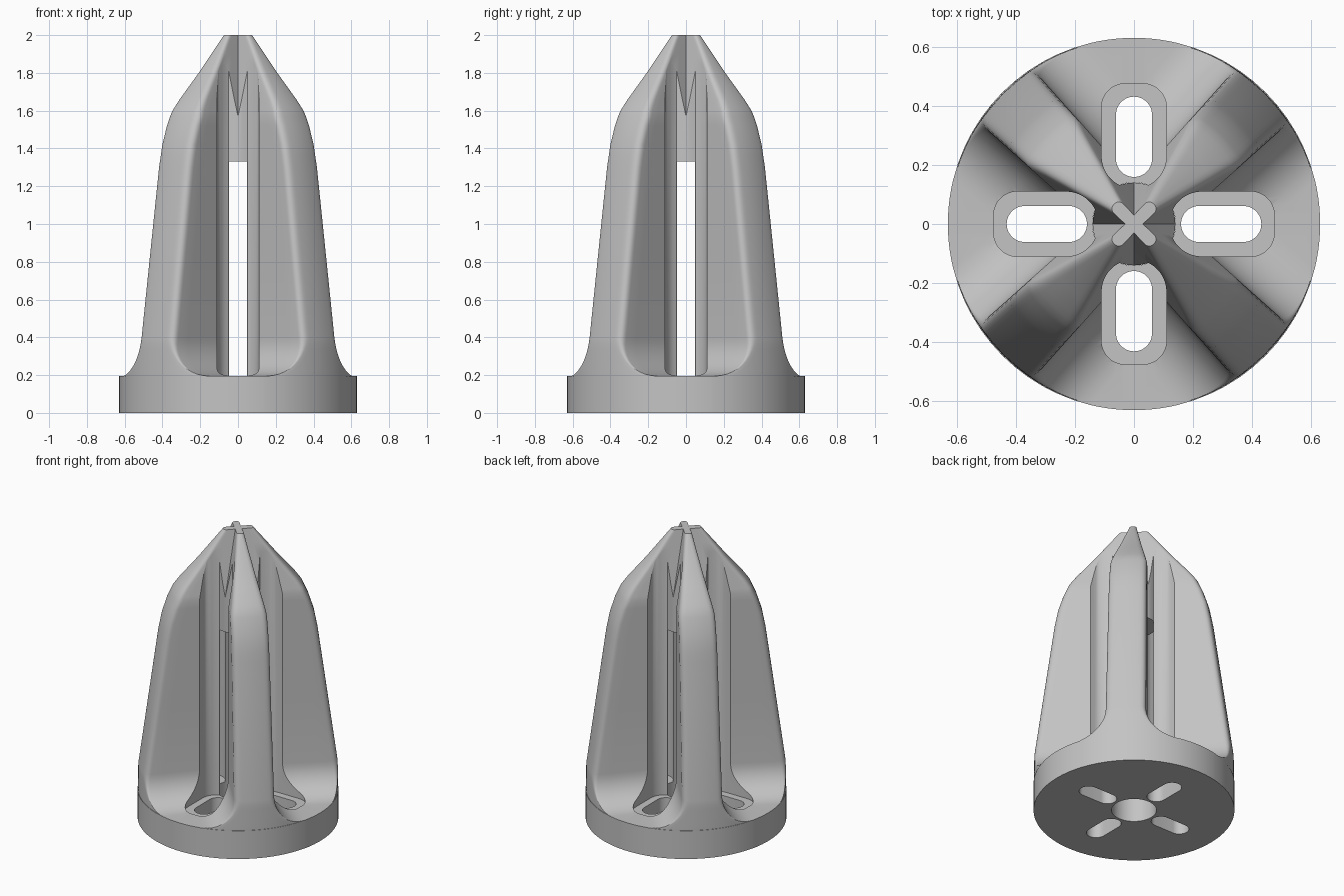
import bpy, bmesh
from math import sin, cos, pi, sqrt, atan2
from mathutils import Vector, Matrix

cube = bpy.data.objects.get("Cube")
if cube:
    bpy.data.objects.remove(cube, do_unlink=True)

FLOOR, FILLET, KNEE, RIM, BORE = 0.195, 0.2, 1.57, 0.63, 0.141
OUTER = [(0, RIM), (0.38, 0.625), (1.3, 0.5), (1.42, 0.477), (1.52, 0.445), (1.6, 0.41),
         (1.66, 0.367), (1.8, 0.25), (2, 0.095)]


def lerp(a, b, t):
    return a + (b - a) * t


def outer_radius(z):
    for (z0, r0), (z1, r1) in zip(OUTER, OUTER[1:]):
        if z <= z1:
            return lerp(r0, r1, (z - z0) / (z1 - z0))
    return OUTER[-1][1]


def section(z, inset=0.0):
    """Four-finned outline: V grooves on the axes, rounded fins on the diagonals."""
    t = max(0, (z - KNEE) / (2 - KNEE))
    k = lerp(0.89, 0.95, t)
    v = lerp(0.14, 0.03, t) + inset * sqrt(1 + k * k) / k
    r = outer_radius(z)
    s = (-v + sqrt(v * v - (k * k + 1) * (v * v - r * r))) / (k * k + 1)
    root, corner = Vector((0, v)), Vector((k * s, v + s))
    soft = lerp(0.035, 0.02, t) * min(1, max(0, (z - FLOOR) / FILLET))
    start = corner - (corner - root).normalized() * soft
    angle = atan2(corner.y, corner.x) - soft / r
    end = Vector((cos(angle), sin(angle))) * r
    half = [root.lerp(start, i / 6) for i in range(6)]
    half += [start.lerp(corner, i / 5).lerp(corner.lerp(end, i / 5), i / 5) for i in range(5)]
    for i in range(7):
        a = lerp(angle, pi / 4, i / 6)
        half.append(Vector((cos(a), sin(a))) * r)
    quarter = half + [Vector((p.y, p.x)) for p in half[-2:0:-1]]
    return [Matrix.Rotation(-q * pi / 2, 2) @ p for q in range(4) for p in quarter]


def loft(name, rings):
    """Skin a stack of (z, outline) rings and cap both ends."""
    bm = bmesh.new()
    loops = [[bm.verts.new((p[0], p[1], z)) for p in pts] for z, pts in rings]
    for a, b in zip(loops, loops[1:]):
        for i in range(len(a)):
            j = (i + 1) % len(a)
            bm.faces.new((a[i], a[j], b[j], b[i]))
    bm.faces.new(loops[0])
    bm.faces.new(loops[-1])
    bmesh.ops.remove_doubles(bm, verts=bm.verts, dist=1e-5)
    bmesh.ops.recalc_face_normals(bm, faces=bm.faces)
    mesh = bpy.data.meshes.new(name)
    bm.to_mesh(mesh)
    bm.free()
    obj = bpy.data.objects.new(name, mesh)
    bpy.context.collection.objects.link(obj)
    return obj


def arc(cx, cy, r, a0, a1, n=10):
    return [Vector((cx + r * cos(lerp(a0, a1, i / n)), cy + r * sin(lerp(a0, a1, i / n))))
            for i in range(n + 1)]


# Finned body on a round base
floor_ring = section(FLOOR, FILLET)
circle = [p.normalized() * RIM for p in floor_ring]
rings = [(0, circle), (FLOOR, circle)]
for i in range(11):
    a = i / 10 * pi / 2
    z = FLOOR + FILLET * (1 - cos(a))
    rings.append((z, section(z, FILLET * (1 - sin(a)))))
rings += [(z, section(z)) for z in (0.85, 1.3, 1.36, 1.42, 1.47, 1.52, KNEE, 1.6, 1.63,
                                    1.66, 1.73, 1.8, 1.9, 2)]
body = loft("finned_body", rings)

# Pocket outline: rounded ends, with the inner end wrapping the central core
w = 0.11
inner = arc(0, 0.23, w, pi, 1.5 * pi) + arc(0, 0.23, w, 1.5 * pi, 2 * pi)[1:]
inner = [p if p.length > 0.14 else p.normalized() * 0.14 for p in inner]
pocket = inner + arc(0.03, 0.395, 0.08, 0, pi / 2) + arc(-0.03, 0.395, 0.08, pi / 2, pi)
slot = arc(0, 0.22, 0.061, pi, 2 * pi, 16) + arc(0, 0.37, 0.061, 0, pi, 16)

# Central bore, four tall pockets and four base slots
cutters = [loft("bore_cutter", [(z, arc(0, 0, BORE, 0, 2 * pi, 48)[:-1]) for z in (-0.1, 1.33)])]
for q in range(4):
    turn = Matrix.Rotation(q * pi / 2, 2)
    for name, shape, low, high in (("pocket_cutter", pocket, 0.187, 2.1),
                                   ("slot_cutter", slot, -0.1, 0.3)):
        outline = [turn @ p for p in shape]
        cutters.append(loft(name, [(low, outline), (high, outline)]))

bpy.ops.object.select_all(action="DESELECT")
bpy.context.view_layer.objects.active = body
body.select_set(True)
for cutter in cutters:
    cutter.hide_render = True
    mod = body.modifiers.new("cut", "BOOLEAN")
    mod.operation = "DIFFERENCE"
    mod.solver = "EXACT"
    mod.object = cutter
    bpy.ops.object.modifier_apply(modifier=mod.name)
    bpy.data.objects.remove(cutter, do_unlink=True)

# Grey finish
grey = bpy.data.materials.new("plain_grey")
grey.use_nodes = True
grey.diffuse_color = (0.55, 0.55, 0.55, 1)
grey.node_tree.nodes["Principled BSDF"].inputs["Base Color"].default_value = grey.diffuse_color
body.data.materials.clear()
body.data.materials.append(grey)
bpy.ops.object.shade_smooth_by_angle(angle=pi / 6)
